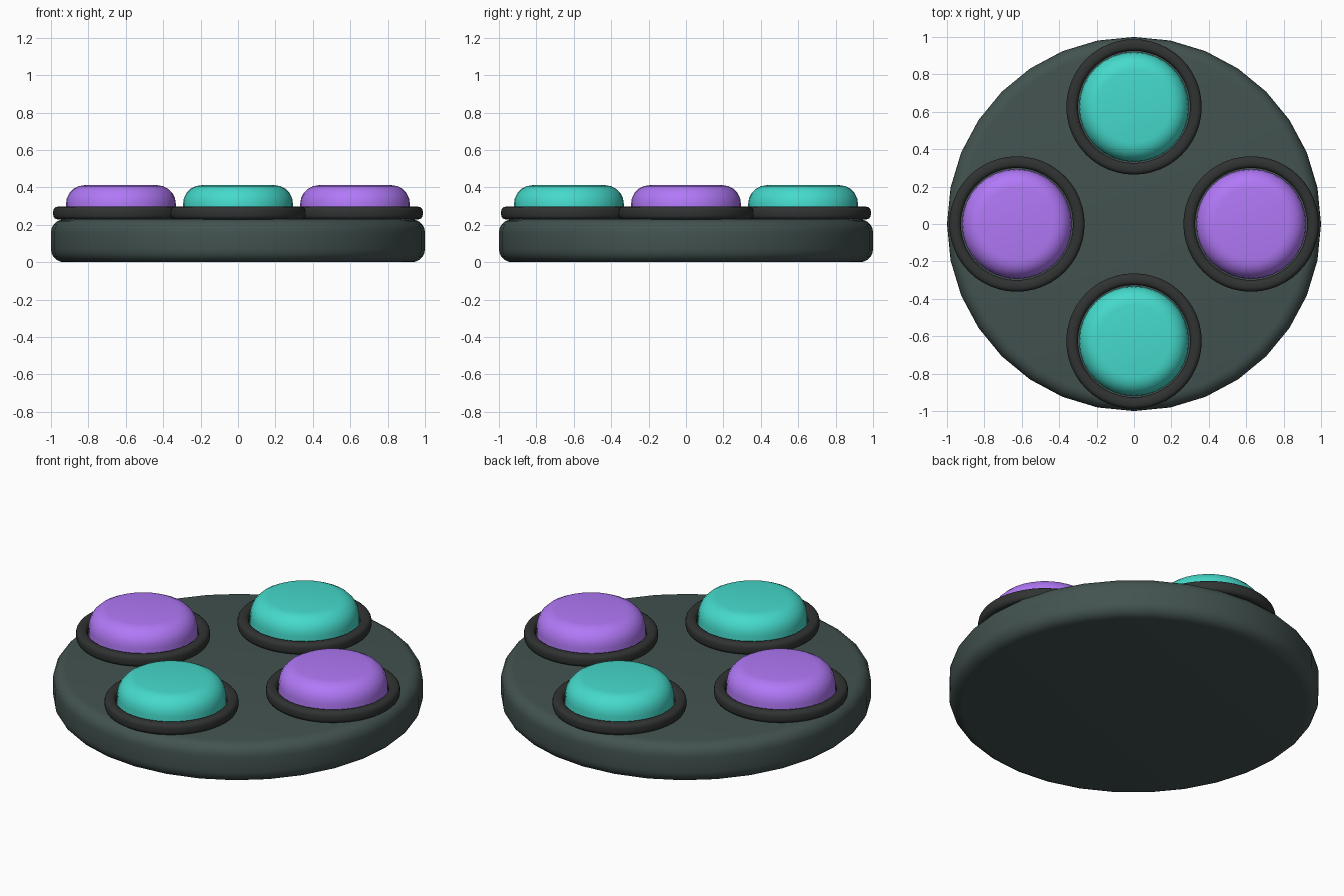
import bpy, bmesh
from math import sin, cos, pi, radians

if "Cube" in bpy.data.objects:
    bpy.data.objects.remove(bpy.data.objects["Cube"])


def material(name, rgb):
    m = bpy.data.materials.new(name)
    m.diffuse_color = (*rgb, 1)
    m.use_nodes = True
    m.node_tree.nodes["Principled BSDF"].inputs["Base Color"].default_value = m.diffuse_color
    return m


def corner(cx, cz, r, a0, steps=5):
    """Quarter-circle profile points starting at angle a0 (degrees)."""
    return [(cx + r * cos(radians(a0 + 90 * i / steps)),
             cz + r * sin(radians(a0 + 90 * i / steps))) for i in range(steps + 1)]


def lathe(name, profile, sides, mat, loc=(0, 0, 0), closed=False):
    """Revolve an (r, z) profile about z; open profiles get end caps."""
    bm = bmesh.new()
    loops = [[bm.verts.new((r * cos(2 * pi * k / sides), r * sin(2 * pi * k / sides), z))
              for k in range(sides)] for r, z in profile]
    pairs = list(zip(loops, loops[1:]))
    if closed:
        pairs.append((loops[-1], loops[0]))
    else:
        bm.faces.new(loops[0][::-1])
        bm.faces.new(loops[-1])
    for a, b in pairs:
        for k in range(sides):
            n = (k + 1) % sides
            bm.faces.new((a[k], a[n], b[n], b[k]))
    bmesh.ops.recalc_face_normals(bm, faces=bm.faces)
    me = bpy.data.meshes.new(name)
    bm.to_mesh(me)
    bm.free()
    me.materials.append(mat)
    ob = bpy.data.objects.new(name, me)
    ob.location = loc
    bpy.context.collection.objects.link(ob)
    bpy.ops.object.select_all(action='DESELECT')
    ob.select_set(True)
    bpy.context.view_layer.objects.active = ob
    bpy.ops.object.shade_smooth_by_angle(angle=radians(40))
    return ob


base_mat = material("base_dark_green", (0.055, 0.085, 0.08))
ring_mat = material("ring_charcoal", (0.03, 0.033, 0.033))
teal = material("button_teal", (0.06, 0.70, 0.60))
purple = material("button_purple", (0.44, 0.19, 0.93))

# Round base plate with softened rims
lathe("base_plate", corner(0.93, 0.07, 0.07, -90) + corner(0.93, 0.16, 0.07, 0), 32, base_mat)

# Profiles shared by the four buttons and their collars
button = [(0.294, 0.20)] + corner(0.194, 0.312, 0.10, 0)
c = 0.024
ring = (corner(0.362 - c, 0.229 + c, c, -90, 4) + corner(0.362 - c, 0.297 - c, c, 0, 4)
        + corner(0.300 + c, 0.297 - c, c, 90, 4) + corner(0.300 + c, 0.229 + c, c, 180, 4))

# Four buttons around the plate, alternating colour
for i, side in enumerate(("right", "back", "left", "front")):
    a = i * pi / 2
    loc = (0.626 * cos(a), 0.626 * sin(a), 0)
    lathe(side + "_button", button, 32, teal if i % 2 else purple, loc)
    lathe(side + "_button_ring", ring, 48, ring_mat, loc, closed=True)
